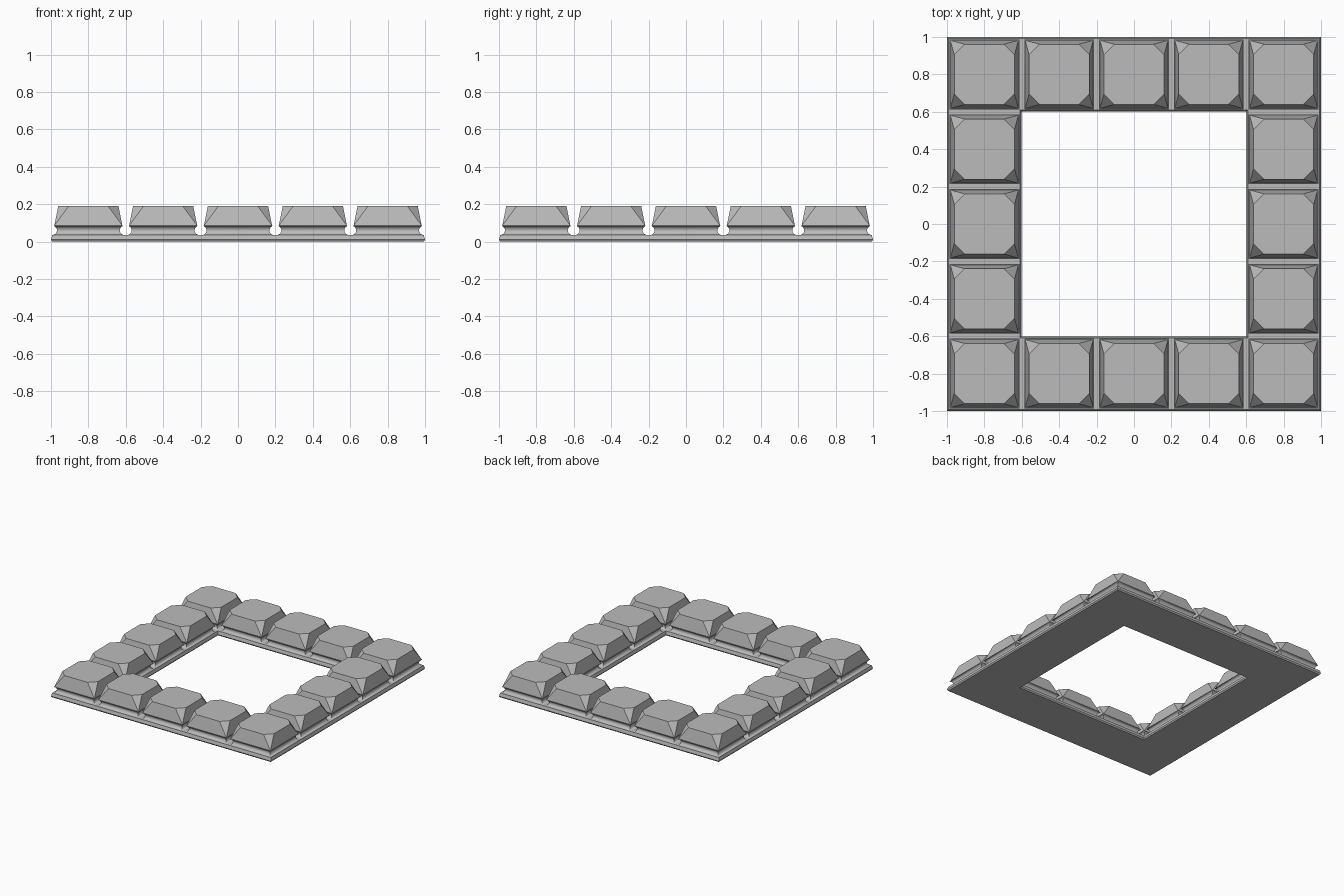
import bpy
import bmesh
from math import sin, cos, pi, radians

old = bpy.data.objects.get("Cube")
if old:
    bpy.data.objects.remove(old, do_unlink=True)

grey = bpy.data.materials.new("stone grey")
grey.use_nodes = True
tone = (0.5, 0.5, 0.5, 1)
grey.diffuse_color = tone
grey.node_tree.nodes["Principled BSDF"].inputs["Base Color"].default_value = tone

CORNERS = [(-1, -1), (1, -1), (1, 1), (-1, 1)]


def square(bm, half, z):
    return [bm.verts.new((x * half, y * half, z)) for x, y in CORNERS]


def bridge(bm, a, b):
    n = len(a)
    for i in range(n):
        j = (i + 1) % n
        bm.faces.new((a[i], a[j], b[j], b[i]))


def mesh_from(bm, name):
    bmesh.ops.recalc_face_normals(bm, faces=bm.faces)
    mesh = bpy.data.meshes.new(name)
    bm.to_mesh(mesh)
    bm.free()
    mesh.materials.append(grey)
    return mesh


def add(name, mesh, x=0, y=0):
    obj = bpy.data.objects.new(name, mesh)
    obj.location = (x, y, 0)
    bpy.context.collection.objects.link(obj)
    return obj


# Square base frame with bevelled outer and inner edges
bm = bmesh.new()
profile = [(0.993, 0), (1, 0.01), (0.993, 0.036), (0.609, 0.036), (0.602, 0.01), (0.609, 0)]
rings = [square(bm, half, z) for half, z in profile]
for a, b in zip(rings, rings[1:] + rings[:1]):
    bridge(bm, a, b)
add("base_frame", mesh_from(bm, "base_frame"))

# Neck with a hollow rounded groove
bm = bmesh.new()
STEPS = 10
angles = [radians(-75) + radians(165) * i / STEPS for i in range(STEPS + 1)]
rings = [square(bm, 0.194 - 0.026 * cos(a), 0.06 + 0.025 * sin(a)) for a in angles]
rings.insert(0, square(bm, 0.188, 0.03))
for a, b in zip(rings, rings[1:]):
    bridge(bm, a, b)
# Trim the groove to the width of the block above
for v in rings[-1]:
    v.co.x *= 0.182 / 0.194
    v.co.y *= 0.182 / 0.194
neck = mesh_from(bm, "stud_neck")

# Tapered block whose corners are cut to triangles
bm = bmesh.new()
low = square(bm, 0.182, 0.085)
TOP, CUT, HIGH = 0.161, 0.105, 0.19
top = []
for i, (x, y) in enumerate(CORNERS):
    pair = [(x * TOP, y * CUT), (x * CUT, y * TOP)]
    if i % 2:
        pair.reverse()
    top.append([bm.verts.new((px, py, HIGH)) for px, py in pair])
bm.faces.new(low[::-1])
bm.faces.new([v for pair in top for v in pair])
for i in range(4):
    j = (i + 1) % 4
    bm.faces.new((low[i], top[i][1], top[i][0]))
    bm.faces.new((low[i], low[j], top[j][0], top[i][1]))
block = mesh_from(bm, "stud_block")

# Ring of studs around the frame
bpy.ops.object.select_all(action="DESELECT")
count = 0
for row in range(-2, 3):
    for col in range(-2, 3):
        if max(abs(row), abs(col)) < 2:
            continue
        count += 1
        x, y = col * 0.4, row * 0.4
        add(f"stud_block_{count}", block, x, y)
        piece = add(f"stud_neck_{count}", neck, x, y)
        if count == 1:
            piece.select_set(True)
            bpy.context.view_layer.objects.active = piece
bpy.ops.object.shade_smooth_by_angle(angle=radians(35))
